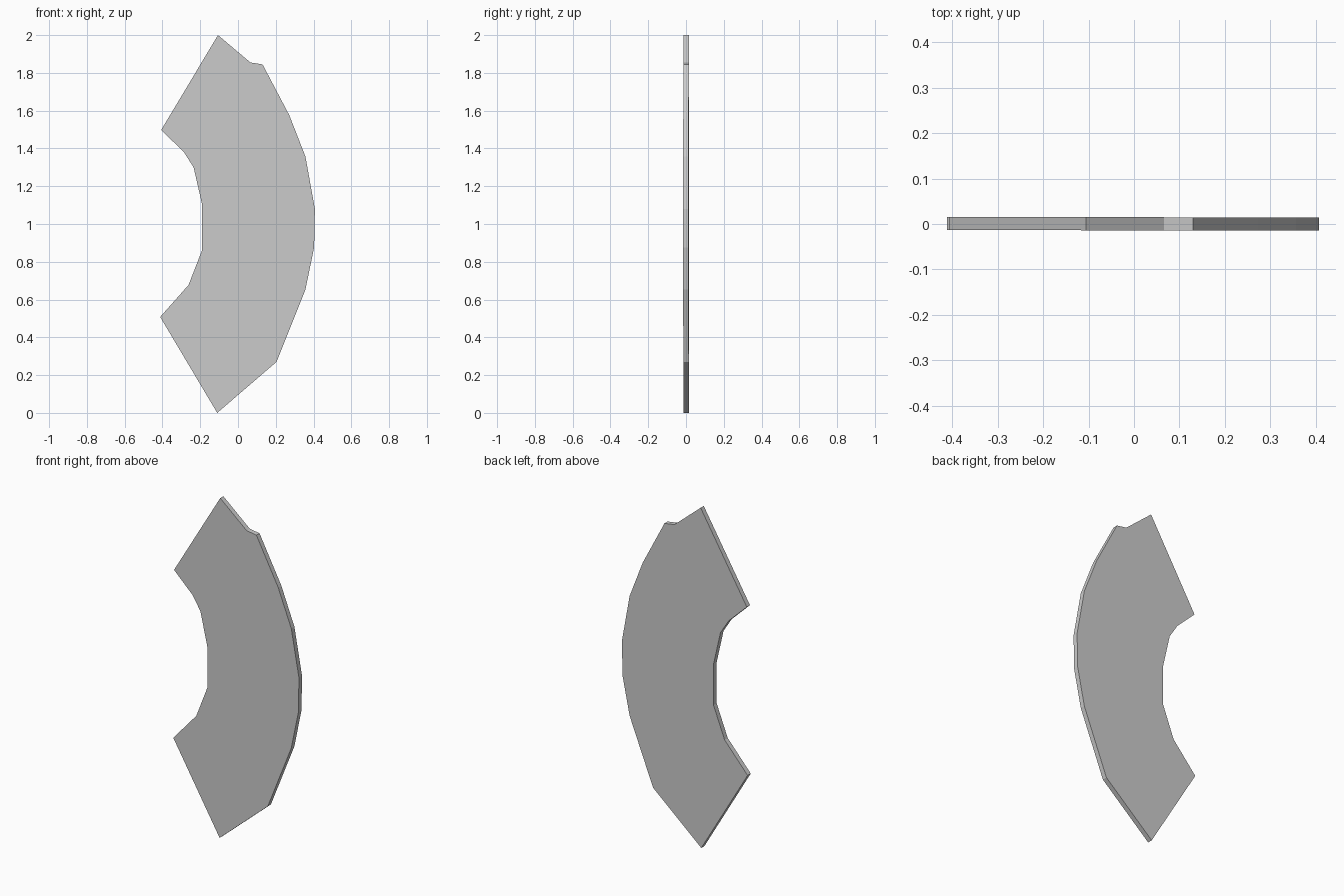
import bpy, bmesh

if "Cube" in bpy.data.objects:
    bpy.data.objects.remove(bpy.data.objects["Cube"])

# Arc outline in the front plane (x, z), clockwise from the top corner
outer_edge = [(-0.106, 2.0), (0.066, 1.855), (0.13, 1.845), (0.272, 1.575),
              (0.357, 1.357), (0.407, 1.08), (0.403, 0.876), (0.357, 0.653),
              (0.204, 0.27), (-0.11, 0.0)]
inner_edge = [(-0.412, 0.508), (-0.262, 0.677), (-0.19, 0.862), (-0.19, 1.103),
              (-0.235, 1.3), (-0.288, 1.383), (-0.407, 1.497)]
THICKNESS = 0.029


def front_y(x):
    # The slab leans very slightly across its width
    return -0.0140 - 0.002 * x


# Curved slab: flat profile extruded straight back
bm = bmesh.new()
profile = bm.faces.new([bm.verts.new((x, front_y(x), z))
                        for x, z in outer_edge + inner_edge])
back = bmesh.ops.extrude_face_region(bm, geom=[profile], use_keep_orig=True)
bmesh.ops.translate(bm, vec=(0, THICKNESS, 0),
                    verts=[v for v in back["geom"] if isinstance(v, bmesh.types.BMVert)])
bmesh.ops.recalc_face_normals(bm, faces=bm.faces)
bmesh.ops.triangulate(bm, faces=[f for f in bm.faces if len(f.verts) > 4])

mesh = bpy.data.meshes.new("curved_slab")
bm.to_mesh(mesh)
bm.free()
slab = bpy.data.objects.new("curved_slab", mesh)
bpy.context.collection.objects.link(slab)
